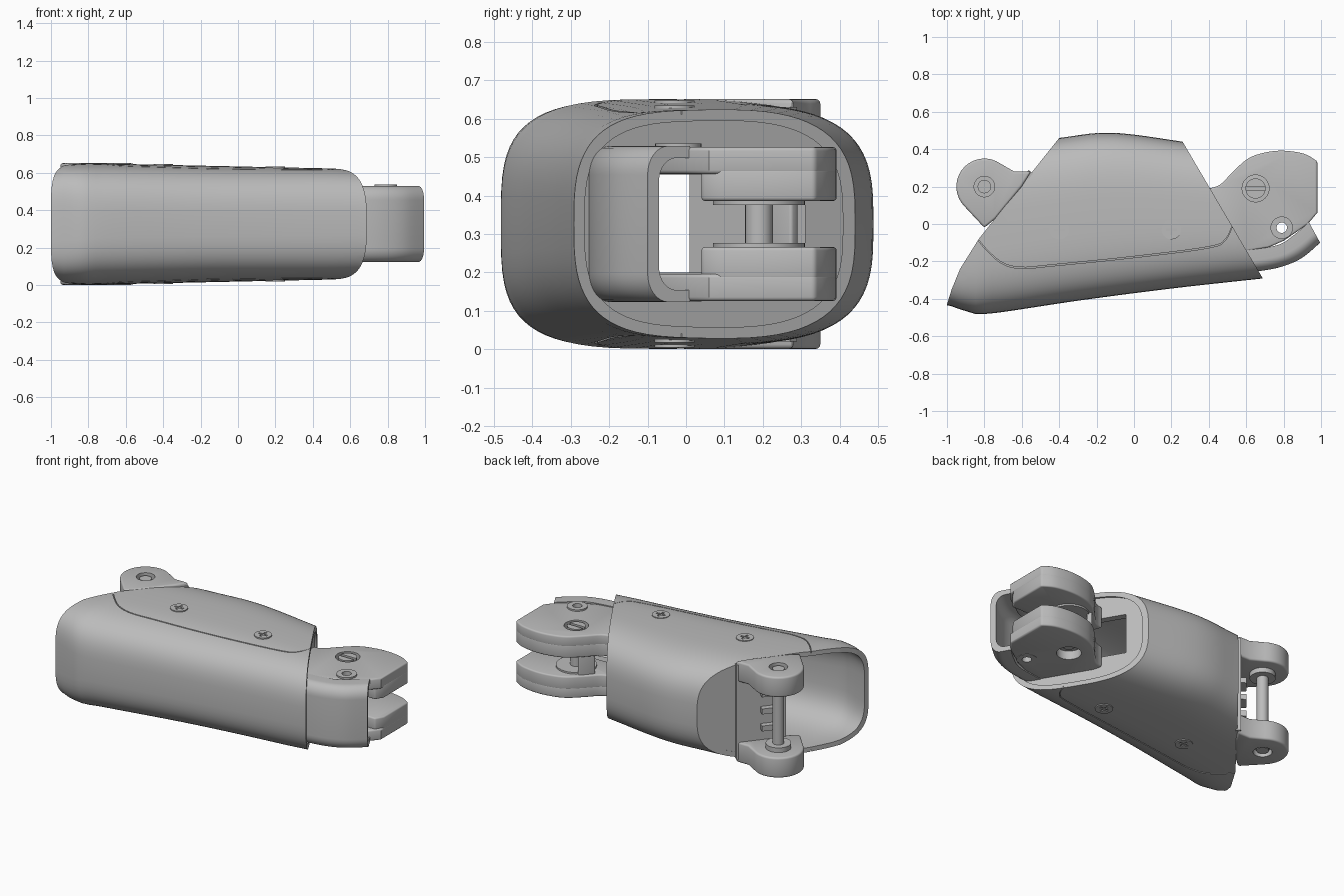
import bpy, bmesh, math
from mathutils import Vector

if "Cube" in bpy.data.objects:
    bpy.data.objects.remove(bpy.data.objects["Cube"])

grey = bpy.data.materials.new("mid_grey")
grey.use_nodes = True
grey.diffuse_color = (0.5, 0.5, 0.5, 1)
grey.node_tree.nodes["Principled BSDF"].inputs["Base Color"].default_value = (0.5, 0.5, 0.5, 1)
MID = 0.326


def make(name, bm):
    bmesh.ops.recalc_face_normals(bm, faces=bm.faces)
    mesh = bpy.data.meshes.new(name)
    bm.to_mesh(mesh)
    bm.free()
    ob = bpy.data.objects.new(name, mesh)
    bpy.context.collection.objects.link(ob)
    mesh.materials.append(grey)
    return ob


def prism(name, pts, z0, z1):
    bm = bmesh.new()
    face = bm.faces.new([bm.verts.new((x, y, z0)) for x, y in pts])
    ext = bmesh.ops.extrude_face_region(bm, geom=[face])["geom"]
    top = [v for v in ext if isinstance(v, bmesh.types.BMVert)]
    bmesh.ops.translate(bm, verts=top, vec=(0, 0, z1 - z0))
    return make(name, bm)


def disc(name, x, y, r, z0, z1, n=32):
    ring = [(x + r * math.cos(2 * math.pi * i / n), y + r * math.sin(2 * math.pi * i / n)) for i in range(n)]
    return prism(name, ring, z0, z1)


def box(name, x, y, w, d, z0, z1, turn=0):
    c, s = math.cos(turn), math.sin(turn)
    corners = [(-w / 2, -d / 2), (w / 2, -d / 2), (w / 2, d / 2), (-w / 2, d / 2)]
    return prism(name, [(x + a * c - b * s, y + a * s + b * c) for a, b in corners], z0, z1)


def skin(name, rings):
    # closed solid through matching rings of points
    bm = bmesh.new()
    rings = [[bm.verts.new(p) for p in ring] for ring in rings]
    n = len(rings[0])
    for p, q in zip(rings, rings[1:]):
        for k in range(n):
            bm.faces.new((p[k], p[(k + 1) % n], q[(k + 1) % n], q[k]))
    bm.faces.new(rings[0])
    bm.faces.new(rings[-1])
    return make(name, bm)


def apply(ob):
    mesh = bpy.data.meshes.new_from_object(ob.evaluated_get(bpy.context.evaluated_depsgraph_get()))
    ob.modifiers.clear()
    ob.data = mesh


def cut(ob, tool, op="DIFFERENCE"):
    m = ob.modifiers.new("cut", "BOOLEAN")
    m.operation, m.object, m.solver = op, tool, "EXACT"
    apply(ob)
    bpy.data.objects.remove(tool)
    return ob


def bevel(ob, width, segments=3):
    m = ob.modifiers.new("bevel", "BEVEL")
    m.width, m.segments, m.limit_method = width, segments, "ANGLE"
    m.angle_limit = math.radians(40)
    apply(ob)
    return ob


def smooth_path(pts, steps=5):
    # Catmull-Rom curve through open control points
    p = [Vector(pts[0])] + [Vector(q) for q in pts] + [Vector(pts[-1])]
    out = []
    for i in range(1, len(p) - 2):
        for k in range(steps):
            t = k / steps
            out.append(tuple(0.5 * (2 * p[i] + (p[i + 1] - p[i - 1]) * t
                       + (2 * p[i - 1] - 5 * p[i] + 4 * p[i + 1] - p[i + 2]) * t * t
                       + (3 * p[i] - p[i - 1] - 3 * p[i + 1] + p[i + 2]) * t ** 3)))
    return out + [tuple(pts[-1])]


def along(table, x):
    if x <= table[0][0]:
        return table[0][1]
    for (a, u), (b, v) in zip(table, table[1:]):
        if x <= b:
            return u + (v - u) * (x - a) / (b - a)
    return table[-1][1]


FRONT = smooth_path([(-1, -0.43), (-0.9, -0.465), (-0.78, -0.48), (-0.3, -0.41), (0.2, -0.345), (0.7, -0.29)])
BACK = smooth_path([(-1, 0.38), (-0.7, 0.42), (-0.4, 0.46), (-0.12, 0.488), (0.26, 0.44), (0.7, 0.37)])
HALF = [(-1, 0.3), (-0.93, 0.318), (-0.8, 0.325), (0.5, 0.297), (0.7, 0.288)]
POWER = [(-1, 4.2), (-0.75, 3.3), (0.7, 3.1)]


def loft(name, inset, x0=-1.02, x1=0.72, rows=40, n=72):
    # rounded hull: superellipse sections along x
    rings = []
    for i in range(rows + 1):
        x = x0 + (x1 - x0) * i / rows
        f, b, h, e = along(FRONT, x) + inset, along(BACK, x) - inset, along(HALF, x) - inset, along(POWER, x)
        turns = [(math.cos(2 * math.pi * k / n), math.sin(2 * math.pi * k / n)) for k in range(n)]
        rings.append([(x, (f + b) / 2 + (b - f) / 2 * math.copysign(abs(c) ** (2 / e), c),
                       MID + h * math.copysign(abs(s) ** (2 / e), s)) for c, s in turns])
    return skin(name, rings)


OUTLINE = [(-1, -0.6), (-1, -0.43), (-0.975, -0.35), (-0.93, -0.24), (-0.83, -0.08), (-0.4, 0.46), (-0.38, 0.6),
           (0.166, 0.6), (0.87, -0.6)]
SEAM = [(-0.95, 0.0)] + smooth_path([(-0.84, -0.08), (-0.78, -0.15), (-0.7, -0.215), (-0.6, -0.238),
        (-0.45, -0.226), (0.0, -0.18), (0.4, -0.128), (0.49, -0.085), (0.53, 0.0)]) + [(0.6, 0.2), (0.6, 0.7), (-0.95, 0.7)]


def hull(name, inset, wall):
    ob = cut(loft(name, inset), loft("inner", inset + wall, -1.1, 0.8))
    return cut(ob, prism("outline", OUTLINE, -0.1, 0.8), "INTERSECT")


# Outer housing: front shell, back cover, and a liner behind the seam
cut(hull("front_shell", 0, 0.024), prism("seam", SEAM, -0.1, 0.8))
cut(hull("back_cover", 0, 0.024), prism("seam", [(x, y + 0.007) for x, y in SEAM], -0.1, 0.8), "INTERSECT")
hull("liner", 0.011, 0.018)


def bulkhead(name, p, q, normal, near, far):
    p, q, n = Vector(p), Vector(q), Vector(normal)
    strip = [tuple(v) for v in (p + n * near, q + n * near, q + n * far, p + n * far)]
    return cut(loft(name, 0.016), prism("strip", strip, -0.1, 0.8), "INTERSECT")


# End walls; the right one has the see-through window
bulkhead("hinge_wall", (-0.734, 0.04), (-0.37, 0.497), (0.783, -0.623), 0.002, 0.05)
end_wall = bulkhead("end_wall", (0.78, -0.44), (0.14, 0.645), (-0.862, -0.508), 0.016, 0.06)
cut(end_wall, box("window", 0.45, 0.1, 0.6, 0.42, 0.2, 0.455))

# Cover screws and hinge knuckles on both faces
arc = [(-0.8 + 0.15 * math.cos(math.radians(a)), 0.2 + 0.15 * math.sin(math.radians(a))) for a in range(55, 226, 10)]
KNUCKLE = [(-0.6, 0.2), (-0.55, 0.28), (-0.64, 0.28)] + arc + [(-0.8, -0.02), (-0.74, 0.03)]
BACK_EDGE = smooth_path([(0.4, 0.19), (0.46, 0.21), (0.53, 0.28), (0.61, 0.35), (0.7, 0.382), (0.8, 0.392),
                         (0.91, 0.375), (0.98, 0.335)], 4)
CHEEK = BACK_EDGE + [(0.98, 0.06), (0.93, 0.0), (0.8, -0.09), (0.72, -0.125), (0.6, -0.145), (0.48, -0.145)]
LOBE = BACK_EDGE + [(0.98, 0.09), (0.95, 0.04), (0.46, 0.04)]
for side, tag in ((1, "top"), (-1, "bottom")):
    def span(a, b):
        return sorted((MID + side * a, MID + side * b))
    for x in (-0.4, 0.2):
        h = along(HALF, x)
        screw = disc("cover_screw_" + tag, x, -0.03, 0.052, *span(h - 0.03, h + 0.005))
        for w, d in ((0.06, 0.013), (0.013, 0.06)):
            cut(screw, box("slot", x, -0.03, w, d, *span(h - 0.012, h + 0.02)))
    knuckle = bevel(prism("knuckle_" + tag, KNUCKLE, *span(0.195, 0.325)), 0.012)
    cut(knuckle, disc("recess", -0.8, 0.2, 0.055, *span(0.29, 0.4)))
    disc("hinge_washer_" + tag, -0.8, 0.2, 0.075, *span(0.165, 0.2))
    disc("hinge_pin_head_" + tag, -0.8, 0.2, 0.036, *span(0.28, 0.315))

    # Connector cheek, its thick inner lobe, and the round fittings
    cheek = bevel(prism("connector_cheek_" + tag, CHEEK, *span(0.13, 0.2)), 0.01)
    lobe = bevel(prism("connector_lobe_" + tag, LOBE, *span(0.06, 0.145)), 0.01)
    cut(lobe, disc("hole", 0.79, -0.02, 0.062, *span(0, 0.4)))
    boss = disc("hole_washer_" + tag, 0.79, -0.02, 0.06, *span(0.15, 0.206 + side * 0.004))
    for part in (cheek, boss):
        cut(part, disc("hole", 0.79, -0.02, 0.028, *span(0, 0.4)))
    cut(cheek, disc("seat", 0.65, 0.19, 0.072, *span(0.1, 0.4)))
    disc("pivot_washer_" + tag, 0.65, 0.19, 0.12, *span(0.049, 0.062))
disc("hinge_pin", -0.8, 0.2, 0.034, MID - 0.3, MID + 0.3)
disc("pivot_pin", 0.65, 0.19, 0.036, 0.17, 0.49)
pivot_screw = disc("pivot_screw", 0.65, 0.19, 0.054, 0.46, 0.525)
cut(pivot_screw, box("slot", 0.65, 0.19, 0.12, 0.02, 0.51, 0.6))
bevel(box("stop_tab", 0.54, 0.245, 0.03, 0.1, 0.18, 0.47, -0.7), 0.008)

# Bracket plate with ribs between the knuckles
tilt = math.atan2(0.54, 0.43)
box("hinge_plate", -0.645, 0.162, 0.3, 0.03, 0.02, 0.63, tilt)
for z in (0.2, 0.31, 0.42):
    box("hinge_rib", -0.69, 0.14, 0.1, 0.06, z, z + 0.035, tilt)

# Curved front guard: a rounded channel swept along the front edge
edge = smooth_path([(0.5, -0.262), (0.68, -0.25), (0.8, -0.225), (0.9, -0.18), (0.995, -0.1)])
inner = smooth_path([(0.5, -0.14), (0.6, -0.14), (0.77, -0.112), (0.86, -0.055), (0.935, 0.01)])


def channel_side(start, half, rt, rz):
    # half profile from the open edge, round the corner, to the front face
    bend = [(start + rt * (1 - math.sin(a)), half - rz * (1 - math.cos(a)))
            for a in [math.pi / 2 * k / 8 for k in range(9)]]
    bend = bend[::-1]
    return [(1, half)] + bend[::-1]


outer_half = channel_side(0, 0.203, 0.5, 0.075)
inner_half = channel_side(0.27, 0.172, 0.42, 0.06)
profile = (outer_half + [(t, -z) for t, z in reversed(outer_half)]
           + [(t, -z) for t, z in inner_half] + inner_half[::-1])
skin("front_guard", [[(a[0] + (b[0] - a[0]) * t, a[1] + (b[1] - a[1]) * t, MID + z) for t, z in profile]
                     for a, b in zip(edge, inner)])

# Smooth shading with crisp edges
for ob in bpy.context.scene.objects:
    if ob.type == "MESH":
        bpy.ops.object.select_all(action="DESELECT")
        ob.select_set(True)
        bpy.context.view_layer.objects.active = ob
        bpy.ops.object.shade_smooth_by_angle(angle=math.radians(32))
